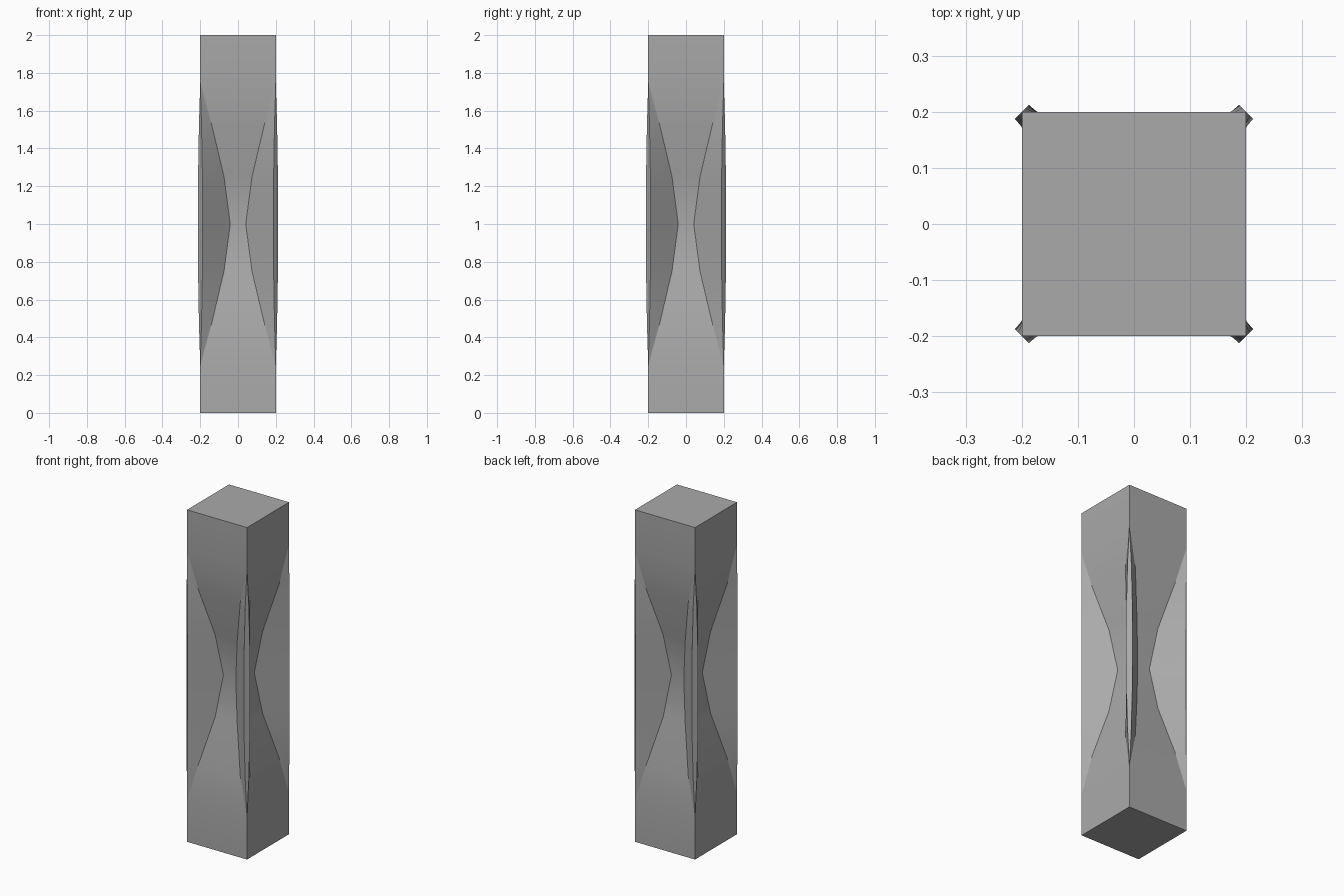
import bpy, bmesh, math
from mathutils import Matrix

default = bpy.data.objects.get("Cube")
if default:
    bpy.data.objects.remove(default, do_unlink=True)

# One plain material
stone = bpy.data.materials.new("mid grey")
stone.use_nodes = True
colour = (0.4, 0.4, 0.4, 1)
stone.diffuse_color = colour
stone.node_tree.nodes["Principled BSDF"].inputs["Base Color"].default_value = colour

HALF = 0.2
# Per level: height, half width of the waist strip, its depth, corner rib flare
lower = [(0, HALF, HALF, 0), (0.25, HALF, HALF, 0), (0.48, 0.138, 0.176, 0.007),
         (0.75, 0.074, 0.113, 0.0115)]
middle = [(1, 0.041, 0.08, 0.0125)]
upper = [(2 - z, a, d, e) for z, a, d, e in reversed(lower)]


def ring(bm, z, strip, depth, flare):
    """Cross-section: a recessed strip and two rib edges, turned four times."""
    side = [(-HALF + flare, -HALF - flare), (-strip, -depth),
            (strip, -depth), (HALF - flare, -HALF - flare)]
    verts = []
    for i in range(4):
        turn = Matrix.Rotation(i * math.pi / 2, 2)
        for x, y in side:
            px, py = turn @ Matrix.Translation((x, y, 0)).translation.to_2d()
            verts.append(bm.verts.new((px, py, z)))
    return verts


# Column lofted through the levels, square at both ends and pinched at the waist
bm = bmesh.new()
rings = [ring(bm, *level) for level in lower + middle + upper]
for low, high in zip(rings, rings[1:]):
    n = len(low)
    for i in range(n):
        j = (i + 1) % n
        bm.faces.new((low[i], low[j], high[j], high[i]))
bm.faces.new(list(reversed(rings[0])))
bm.faces.new(rings[-1])

# Merge the points that meet at the square corners
bmesh.ops.remove_doubles(bm, verts=bm.verts, dist=0.0005)
bmesh.ops.recalc_face_normals(bm, faces=bm.faces)

mesh = bpy.data.meshes.new("pinched_column")
bm.to_mesh(mesh)
bm.free()
mesh.materials.append(stone)
column = bpy.data.objects.new("pinched_column", mesh)
bpy.context.collection.objects.link(column)

# Smooth vertical sweep, crisp corners
bpy.ops.object.select_all(action="DESELECT")
column.select_set(True)
bpy.context.view_layer.objects.active = column
bpy.ops.object.shade_smooth_by_angle(angle=math.radians(30))
